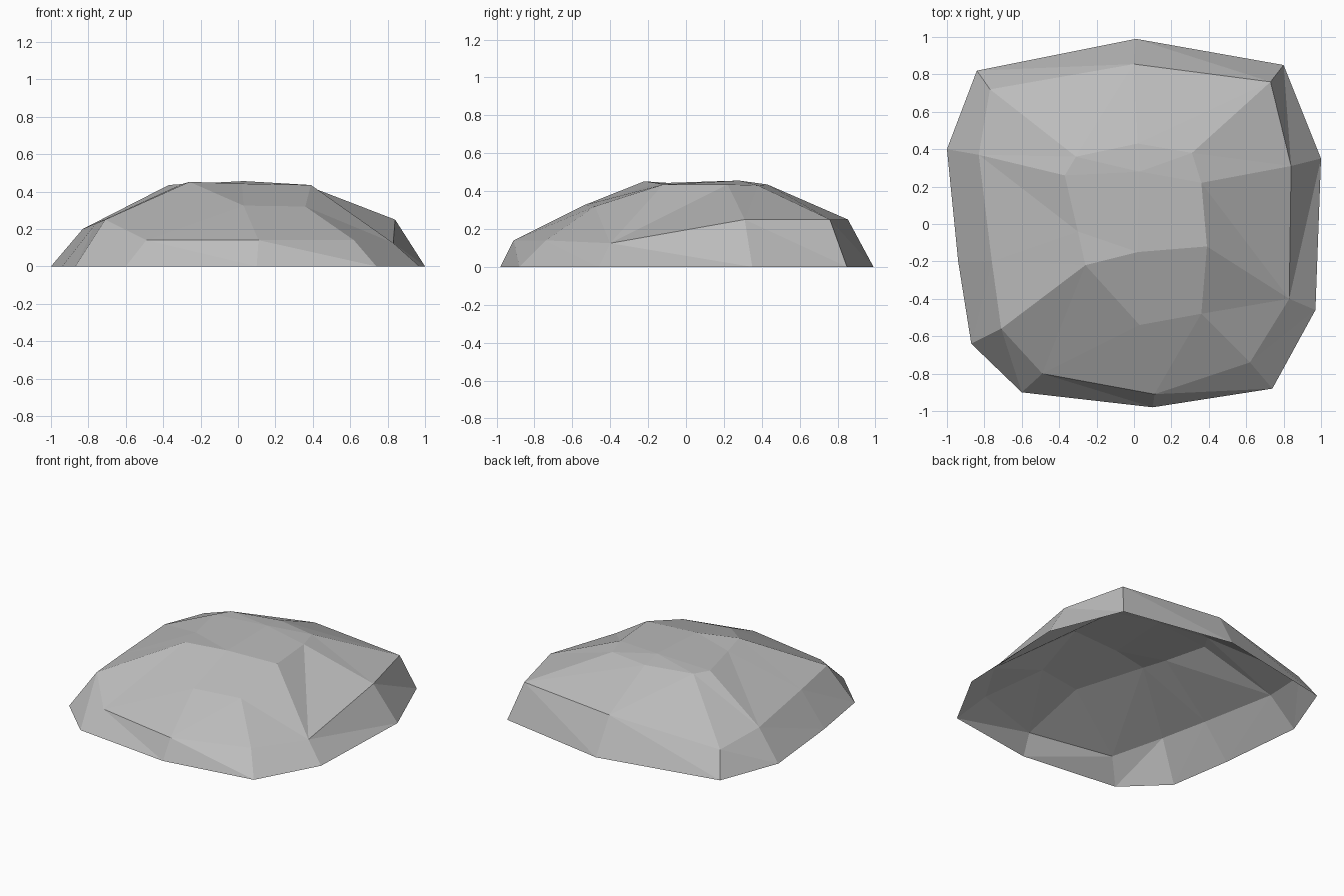
import bpy
import bmesh

old_cube = bpy.data.objects.get("Cube")
if old_cube:
    bpy.data.objects.remove(old_cube, do_unlink=True)

# Three outlines, counterclockwise from the back centre
base_ring = [(.01, .99), (-.84, .82), (-1, .4), (-.94, -.2), (-.87, -.64), (-.6, -.9),
             (.1, -.98), (.74, -.88), (.97, -.46), (1, .35), (.8, .85)]
shoulder_ring = [(0, .855, .25), (-.77, .72, .16), (-.83, .37, .2), (-.76, -.2, .23),
                 (-.71, -.56, .25), (-.49, -.8, .14), (.11, -.91, .14), (.62, -.74, .14),
                 (.83, -.4, .125), (.84, .31, .25), (.73, .76, .25)]
front_crest = (-.26, -.22, .452)
crest_ring = [(.02, .43, .435), (-.31, .36, .435), (-.37, .26, .435), (-.3, -.04, .44),
              front_crest, front_crest, (.03, -.54, .325), (.36, -.48, .32),
              (.39, -.12, .435), (.36, .22, .435), (.31, .38, .43)]


def add_ring(bm, points):
    return [bm.verts.new((*p, 0) if len(p) == 2 else p) for p in points]


def add_face(bm, *corners):
    """Add a face, skipping corners that share a position."""
    unique = []
    for v in corners:
        if all((v.co - u.co).length > .001 for u in unique):
            unique.append(v)
    if len(unique) > 2:
        bm.faces.new(unique)


def add_band(bm, lower, upper, flipped):
    """Join two rings with triangles; flipped segments use the other diagonal."""
    count = len(lower)
    for i in range(count):
        j = (i + 1) % count
        a, b, c, d = lower[i], lower[j], upper[j], upper[i]
        if i in flipped:
            add_face(bm, a, b, d)
            add_face(bm, b, c, d)
        else:
            add_face(bm, a, b, c)
            add_face(bm, a, c, d)


bm = bmesh.new()
base = add_ring(bm, base_ring)
shoulder = add_ring(bm, shoulder_ring)
crest = add_ring(bm, crest_ring)

# Sloping sides, open underneath
add_band(bm, base, shoulder, range(len(base)))
add_band(bm, shoulder, crest, {1, 7})

# Cap facets around two inner points
rear_top = bm.verts.new((.03, .28, .456))
front_top = bm.verts.new((.02, -.15, .442))
back, back_r, side_r, mid_r, front_r, _, low_r, low_l, front_l, side_l, back_l = crest
for cap in [(back, back_r, rear_top), (back_r, side_r, rear_top),
            (back_l, back, rear_top), (side_l, back_l, rear_top),
            (side_r, mid_r, front_top, rear_top), (front_l, side_l, rear_top, front_top),
            (mid_r, front_r, front_top), (front_r, low_r, front_top),
            (low_r, low_l, front_l, front_top)]:
    add_face(bm, *cap)

bmesh.ops.remove_doubles(bm, verts=bm.verts, dist=.001)
bmesh.ops.recalc_face_normals(bm, faces=bm.faces)

mesh = bpy.data.meshes.new("rock")
bm.to_mesh(mesh)
bm.free()
rock = bpy.data.objects.new("rock", mesh)
bpy.context.collection.objects.link(rock)

# Plain stone colour
stone = bpy.data.materials.new("stone grey")
stone.use_nodes = True
colour = (.5, .5, .5, 1)
stone.diffuse_color = colour
stone.node_tree.nodes["Principled BSDF"].inputs["Base Color"].default_value = colour
mesh.materials.append(stone)
